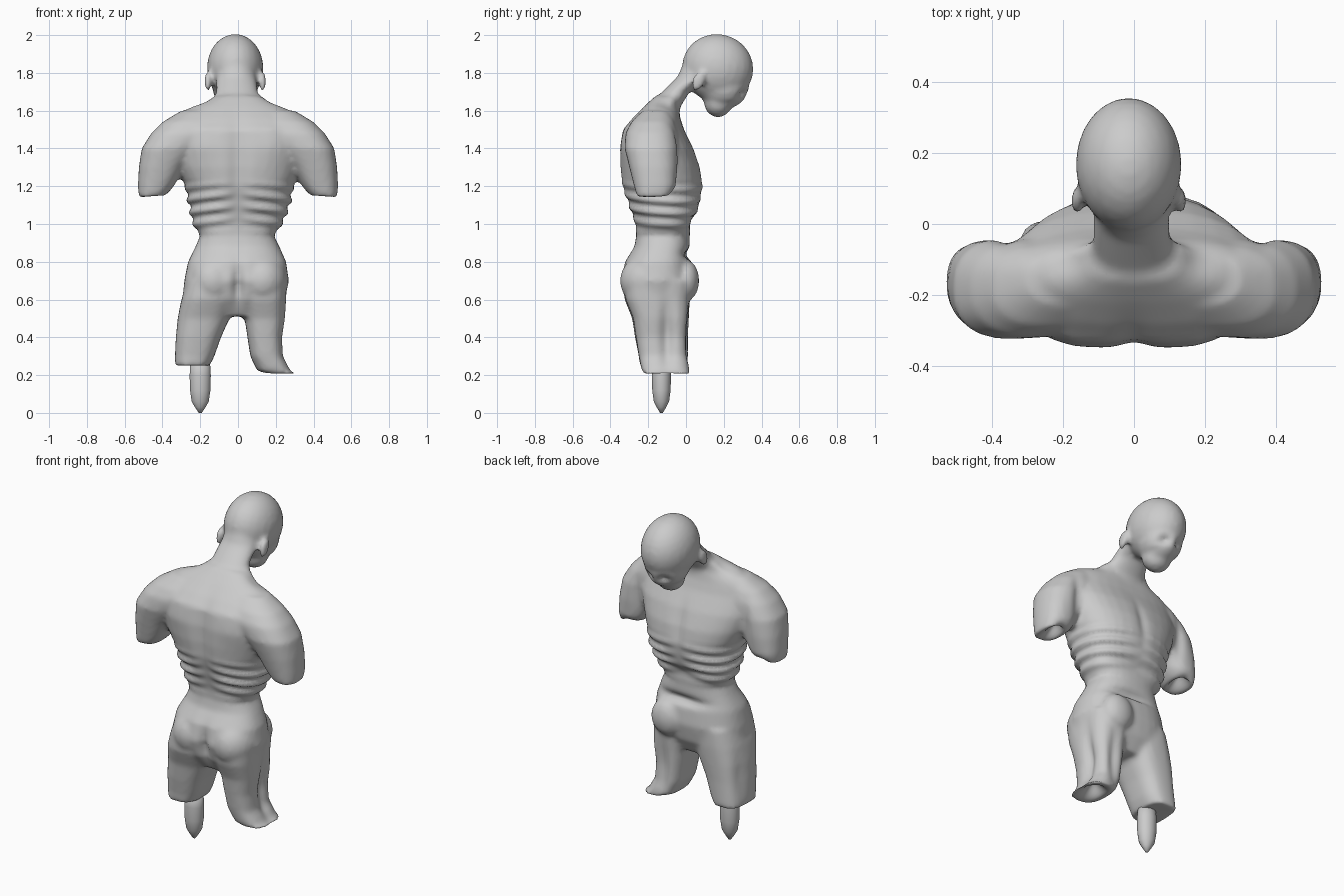
import bpy, bmesh, math
from mathutils import Vector, Matrix


def ring(bm, row, n=32, p=2.4):
    z, x0, x1, y0, y1 = row
    verts = []
    for i in range(n):
        a = 2 * math.pi * i / n
        c, s = math.cos(a), math.sin(a)
        c = math.copysign(abs(c) ** (2 / p), c)
        s = math.copysign(abs(s) ** (2 / p), s)
        verts.append(bm.verts.new(((x0 + x1) / 2 + c * (x1 - x0) / 2,
                                   (y0 + y1) / 2 + s * (y1 - y0) / 2, z)))
    return verts


def loft(bm, rows, p=2.4):
    """Skin a stack of (z, x0, x1, y0, y1) rounded sections, listed bottom up."""
    rings = [ring(bm, r, p=p) for r in rows]
    n = len(rings[0])
    for a, b in zip(rings, rings[1:]):
        for i in range(n):
            j = (i + 1) % n
            bm.faces.new((a[i], a[j], b[j], b[i]))
    bm.faces.new(rings[0][::-1])
    bm.faces.new(rings[-1])


def ball(bm, loc, size, tilt=0):
    m = Matrix.Translation(loc) @ Matrix.Rotation(tilt, 4, 'X') @ Matrix.Diagonal((*size, 1))
    bmesh.ops.create_uvsphere(bm, u_segments=24, v_segments=14, radius=1, matrix=m)


def finish(bm, name):
    me = bpy.data.meshes.new(name)
    bm.to_mesh(me)
    bm.free()
    ob = bpy.data.objects.new(name, me)
    bpy.context.collection.objects.link(ob)
    return ob


bm = bmesh.new()

# trunk from crotch to neck base
loft(bm, [(.51, -.2, .19, -.25, -.03), (.6, -.295, .25, -.315, .02),
          (.7, -.285, .27, -.345, .04), (.8, -.265, .255, -.325, .03),
          (.88, -.225, .22, -.275, .02), (.94, -.2, .19, -.265, .02),
          (1.0, -.24, .235, -.27, .04), (1.1, -.26, .275, -.305, .07),
          (1.2, -.28, .295, -.34, .09), (1.3, -.33, .33, -.35, .075),
          (1.4, -.37, .37, -.35, .04), (1.5, -.38, .38, -.335, -.01),
          (1.56, -.35, .35, -.285, -.03), (1.62, -.25, .24, -.225, -.04),
          (1.68, -.13, .13, -.16, -.03)])

# shoulders with arm stumps
arm = [(1.14, .39, .525, -.26, -.08), (1.2, .34, .53, -.275, -.055),
       (1.3, .28, .525, -.3, -.045), (1.4, .2, .51, -.325, -.04),
       (1.48, .12, .46, -.32, -.045), (1.54, .08, .40, -.29, -.06),
       (1.6, .05, .30, -.23, -.08)]
loft(bm, arm)
loft(bm, [(z, -b, -a, c, d) for z, a, b, c, d in arm])

# thighs, each with its own broken end
loft(bm, [(.25, -.335, -.15, -.245, .01), (.3, -.335, -.125, -.25, .01),
          (.4, -.33, -.09, -.27, .01), (.5, -.32, -.045, -.285, .015),
          (.6, -.3, -.01, -.325, .02), (.7, -.27, -.01, -.33, .02)], p=2.7)
loft(bm, [(.205, .14, .31, -.22, .02), (.225, .1, .28, -.235, .02),
          (.3, .065, .24, -.25, .01), (.4, .05, .235, -.265, .01),
          (.5, .035, .25, -.28, .015), (.6, .01, .255, -.32, .02),
          (.7, .01, .26, -.33, .03)], p=2.7)

# neck
loft(bm, [(1.54, -.2, .2, -.26, -.04), (1.62, -.15, .15, -.21, -.03),
          (1.7, -.115, .105, -.125, .02), (1.78, -.115, .095, -.045, .14),
          (1.86, -.1, .08, -.01, .2)], p=2.1)

# bowed head: skull, face, jaw, ears
ball(bm, (-.015, .168, 1.825), (.15, .19, .18), -.3)
ball(bm, (-.015, .2, 1.72), (.12, .135, .11))
ball(bm, (-.015, .17, 1.645), (.085, .075, .08))
for s in (-1, 1):
    ball(bm, (-.015 + s * .145, .065, 1.755), (.018, .035, .055), -.4)

# folded lump on the hip front and buttocks
ball(bm, (.12, .0, .7), (.1, .07, .11))
for s in (-1, 1):
    ball(bm, (s * .13, -.2, .7), (.13, .15, .14))
bmesh.ops.recalc_face_normals(bm, faces=bm.faces)
figure = finish(bm, "torso_figure")

# fuse everything into one skin
r = figure.modifiers.new("fuse", 'REMESH')
r.mode, r.voxel_size = 'VOXEL', .014
s = figure.modifiers.new("soften", 'SMOOTH')
s.factor, s.iterations = .5, 5
dg = bpy.context.evaluated_depsgraph_get()
skin = bpy.data.meshes.new_from_object(figure.evaluated_get(dg))
figure.modifiers.clear()
figure.data = skin

# sculpted dents and swellings: centre, reach, depth
marks = [((0, -.34, 1.28), (.045, .1, .28), -.018),
         ((0, -.34, .67), (.03, .12, .1), -.035),
         ((.03, .03, .84), (.15, .06, .025), -.035),
         ((.24, -.1, .42), (.06, .035, .17), -.03),
         ((.15, .02, .4), (.035, .06, .15), -.02),
         ((-.32, -.06, .42), (.05, .05, .14), -.012),
         ((0, .07, 1.0), (.2, .06, .04), -.025),
         ((0, .08, 1.3), (.03, .08, .15), -.012),
         ((.2, -.1, .2), (.05, .06, .03), -.07),
         ((-.015, .235, 1.645), (.06, .04, .012), -.012)]
for s in (-1, 1):
    marks += [((s * .18, -.34, 1.42), (.08, .08, .09), .008),
              ((s * .17, -.1, 1.63), (.07, .05, .05), -.02),
              ((-.015 + s * .05, .3, 1.685), (.035, .05, .028), -.028),
              ((s * .44, -.14, 1.14), (.04, .07, .03), -.07),
              ((s * .36, -.03, 1.36), (.03, .06, .14), -.015)]
count = len(skin.vertices)
co, no = [0.0] * (count * 3), [0.0] * (count * 3)
skin.vertices.foreach_get("co", co)
skin.vertices.foreach_get("normal", no)
for i in range(0, count * 3, 3):
    x, y, z = co[i:i + 3]
    d = 0
    for (cx, cy, cz), (rx, ry, rz), depth in marks:
        q = ((x - cx) / rx) ** 2 + ((y - cy) / ry) ** 2 + ((z - cz) / rz) ** 2
        if q < 6:
            d += depth * math.exp(-q)
    # skin folds around the ribs
    if abs(x) < .31 and .94 < z < 1.24:
        fade = math.sin(math.pi * (z - .94) / .3) * min(1, abs(x) / .12)
        d += .009 * fade * math.sin(z * 95 + abs(x) * 9 + y * 6)
    for k in range(3):
        co[i + k] += no[i + k] * d
skin.vertices.foreach_set("co", co)
skin.update()
skin.shade_smooth()

# support peg under one thigh
bm = bmesh.new()
loft(bm, [(h, -.2 - w, -.2 + w, -.13 - w * .9, -.13 + w * .9)
          for h, w in ((0, .008), (.03, .028), (.06, .045), (.12, .054),
                       (.2, .056), (.3, .05))], p=2)
finish(bm, "support_peg").data.shade_smooth()
